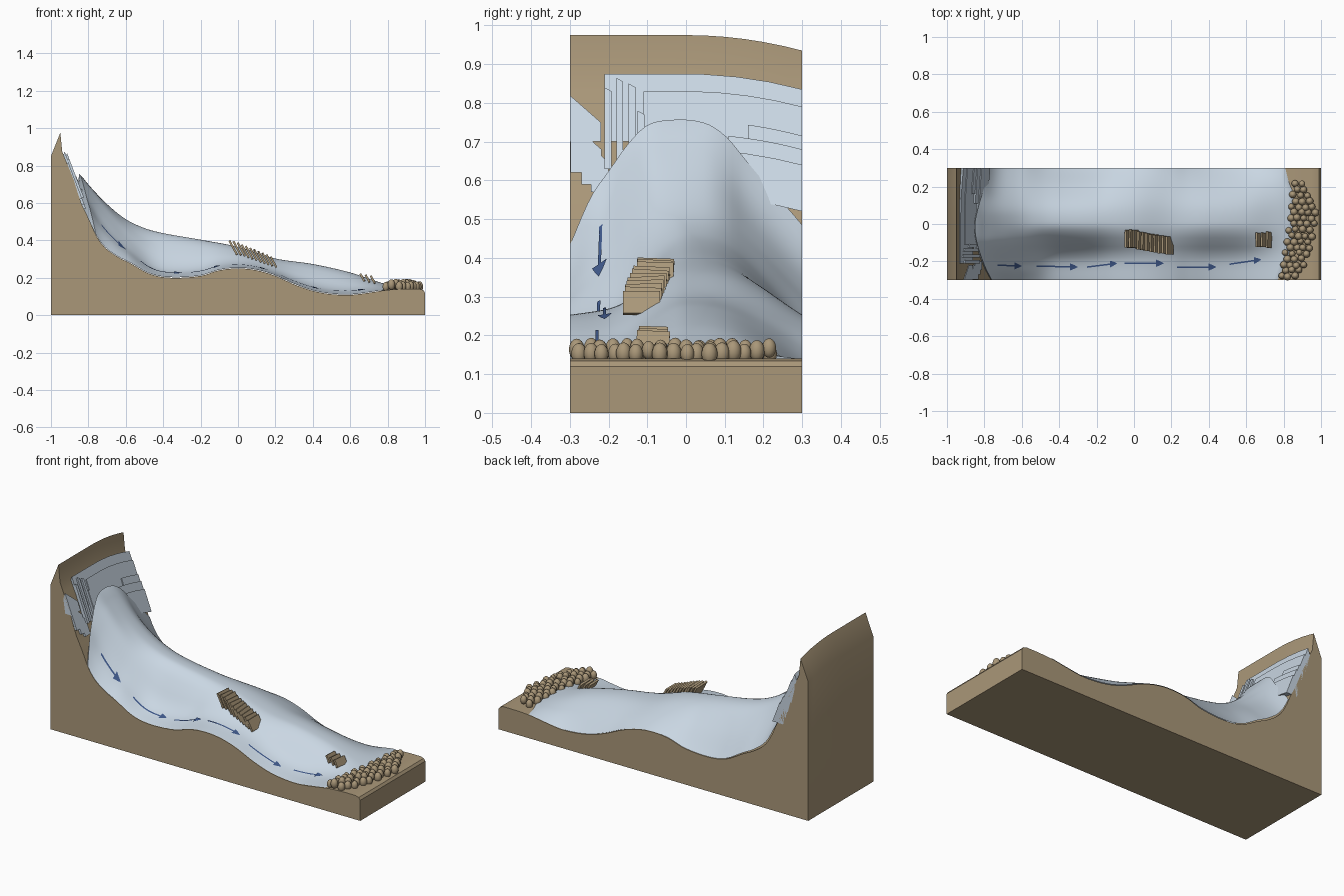
import bpy, bmesh, math, random
from mathutils import Matrix, Vector

random.seed(4)
cube = bpy.data.objects.get("Cube")
if cube:
    bpy.data.objects.remove(cube)


def material(name, rgb):
    m = bpy.data.materials.new(name)
    m.use_nodes = True
    m.diffuse_color = (*rgb, 1)
    m.node_tree.nodes["Principled BSDF"].inputs["Base Color"].default_value = (*rgb, 1)
    return m


ROCK = material("tan rock", (0.40, 0.31, 0.19))
ICE = material("pale ice", (0.59, 0.68, 0.77))
BLUE = material("dark blue", (0.05, 0.10, 0.26))


def finish(name, bm, mat, smooth=None, recalc=True):
    if recalc:
        bmesh.ops.recalc_face_normals(bm, faces=bm.faces)
    me = bpy.data.meshes.new(name)
    bm.to_mesh(me)
    bm.free()
    me.materials.append(mat)
    ob = bpy.data.objects.new(name, me)
    bpy.context.collection.objects.link(ob)
    if smooth:
        bpy.ops.object.select_all(action='DESELECT')
        ob.select_set(True)
        bpy.context.view_layer.objects.active = ob
        bpy.ops.object.shade_smooth_by_angle(angle=math.radians(smooth))
    return ob


def curve(pts):
    """Smooth height function through a few points."""
    n = len(pts)

    def slope(i):
        a, b = pts[max(i - 1, 0)], pts[min(i + 1, n - 1)]
        return (b[1] - a[1]) / (b[0] - a[0])

    def f(x):
        x = min(max(x, pts[0][0]), pts[-1][0])
        i = max(k for k in range(n - 1) if pts[k][0] <= x)
        (xa, za), (xb, zb) = pts[i], pts[i + 1]
        d = xb - xa
        t = (x - xa) / d
        return ((2*t**3 - 3*t*t + 1) * za + (t**3 - 2*t*t + t) * d * slope(i)
                + (3*t*t - 2*t**3) * zb + (t**3 - t*t) * d * slope(i + 1))
    return f


def loft(bm, sections):
    """Closed solid through matching loops of points."""
    rings = [[bm.verts.new(p) for p in s] for s in sections]
    n = len(rings[0])
    for a, b in zip(rings, rings[1:]):
        for k in range(n):
            bm.faces.new((a[k], a[(k + 1) % n], b[(k + 1) % n], b[k]))
    bm.faces.new(rings[0])
    bm.faces.new(rings[-1])


# Height curves: valley bed, ice crest, ice cross-sections, ice ends
bed = curve([(-.94, .875), (-.87, .70), (-.845, .615), (-.8, .52), (-.755, .42),
             (-.71, .36), (-.64, .31), (-.58, .28), (-.47, .22), (-.36, .20),
             (-.2, .21), (-.1, .24), (0, .25), (.1, .24), (.2, .21), (.3, .165),
             (.4, .13), (.5, .112), (.6, .108), (.7, .12), (.8, .135), (.9, .14), (.97, .14)])
crest = curve([(-.86, .76), (-.84, .745), (-.8, .695), (-.7, .59), (-.6, .51), (-.5, .462),
               (-.4, .435), (-.2, .40), (0, .362), (.2, .30), (.4, .27), (.6, .225),
               (.75, .175), (.87, .14)])
upper = curve([(-.3, 0), (-.25, .3), (-.2, .5), (-.15, .76), (-.1, .96), (-.05, 1),
               (.05, .98), (.1, .87), (.15, .64), (.2, .43), (.3, .04)])
lower = curve([(-.3, 0), (-.2, .14), (-.15, .32), (-.1, .62), (-.05, .88), (0, 1),
               (.1, .92), (.2, .55), (.3, 0)])
head_x = curve([(-.3, -.76), (-.22, -.80), (-.1, -.84), (0, -.85), (.1, -.83),
                (.2, -.80), (.3, -.78)])
toe_x = curve([(-.3, .78), (-.1, .85), (.15, .86), (.22, .83), (.3, .82)])


def ice_z(x, y):
    w = min(max((x + .8) / .4, 0), 1)
    w = w * w * (3 - 2 * w)
    h = max(crest(x) - bed(x), 0)
    return bed(x) + h * (upper(y) * (1 - w) + lower(y) * w) + .003


def drop(y):
    return .04 * max(y / .3, 0) ** 2


# Rock base with the tall headwall
bm = bmesh.new()
xs = [-.94 + 1.91 * i / 90 for i in range(91)]
outline = [(-1, 0), (1, 0), (1, .12), (.99, .134)] + [(x, bed(x)) for x in reversed(xs)]
outline += [(-.95, .975), (-1, .85)]
loft(bm, [[(x, y, z - drop(y) * min(max((z - .6) / .25, 0), 1)) for x, z in outline]
          for y in [-.3 + .05 * j for j in range(13)]])
finish("rock_base", bm, ROCK, 25)

# Glacier tongue with a steep broken upper edge
bm = bmesh.new()
NX, NY = 90, 40
grid = []
for i in range(-1, NX + 1):
    row = []
    for j in range(NY + 1):
        y = -.3 + .6 * j / NY
        t = max(i, 0) / NX
        x = head_x(y) + (toe_x(y) - head_x(y)) * t
        z = ice_z(x, y)
        if i < 0:
            x -= .006
            z = bed(x) - .01
        elif i == NX:
            z -= .01
        row.append(bm.verts.new((x, y, z)))
    grid.append(row)
for a, b in zip(grid, grid[1:]):
    for j in range(NY):
        bm.faces.new((a[j], b[j], b[j + 1], a[j + 1]))
finish("glacier_tongue", bm, ICE, 40, recalc=False)


# Stepped ice blades on the headwall
def wall_x(z):
    return -.945 + (.88 - z) * .38


def blade(bm, y0, y1, top0, top1, low, out):
    rings = []
    for k in range(7):
        t = k / 6
        y = y0 + (y1 - y0) * t
        z = top0 + (top1 - top0) * t - drop(y)
        b = low - drop(y)
        rings.append([(wall_x(z) + out, y, z), (wall_x(b) + out, y, b),
                      (wall_x(b) - .03, y, b), (wall_x(z - .035) - .01, y, z - .035)])
    loft(bm, rings)


bm = bmesh.new()
for k, (y0, top, low) in enumerate([(-.21, .875, .70), (-.11, .83, .64), (.16, .755, .62),
                                    (.11, .72, .60), (-.13, .68, .56)]):
    blade(bm, y0, .3, top, top, low, .016 + .006 * k)
finish("headwall_ice_steps", bm, ICE)

# Ice pillars and ragged shards beside the steps
bm = bmesh.new()
for y, top in ((-.21, .84), (-.18, .865), (-.148, .85), (-.125, .78)):
    blade(bm, y, y + .018, top, top - .01, .63, .026)
for y, top, low in ((-.3, .82, .76), (-.298, .75, .68), (-.27, .715, .65), (-.245, .69, .63)):
    blade(bm, y, min(y + .08, -.2), top, top - .07, low - .06, .014)
finish("headwall_ice_shards", bm, ICE)


# Leaning rock plates breaking through the ice
def plate(bm, x, y, width, height):
    m = (Matrix.Translation((x, y, ice_z(x, y) + .02)) @ Matrix.Rotation(-.5, 4, 'Y')
         @ Matrix.Rotation(random.uniform(-.08, .08), 4, 'X')
         @ Matrix.Diagonal((.011, width, height, 1)))
    bmesh.ops.create_cube(bm, size=1, matrix=m)


bm = bmesh.new()
for i in range(11):
    y = -.08 if i < 3 else -.08 - .0035 * i
    plate(bm, -.025 + .0215 * i, y, .095, .085 - .002 * i)
finish("crevasse_plates", bm, ROCK)
bm = bmesh.new()
for i in range(3):
    plate(bm, .665 + .028 * i, -.085, .075 + .01 * (i == 2), .045)
finish("toe_plates", bm, ROCK)

# Heap of rounded stones at the toe
bm = bmesh.new()
left = curve([(-.29, .785), (-.1, .82), (.05, .84), (.22, .86)])
right = curve([(-.29, .86), (-.2, .92), (-.08, .965), (.1, .965), (.22, .93)])
for r in range(17):
    y = -.28 + .031 * r
    x = left(y) + (.018 if r % 2 else 0)
    while x < right(y):
        s = random.uniform(.017, .021)
        mid = 1 - abs(2 * (x - left(y)) / (right(y) - left(y)) - 1)
        pos = (x + random.uniform(-.004, .004), y + random.uniform(-.005, .005),
               .148 + .02 * mid * random.random() + .004)
        bmesh.ops.create_uvsphere(bm, u_segments=14, v_segments=9, radius=s,
                                  matrix=Matrix.Translation(pos) @ Matrix.Diagonal((1, 1, 1.4, 1)))
        x += .036
finish("toe_stones", bm, ROCK, 60)


# Flow arrows lying on the ice
def arrow(bm, a, b):
    a, b = Vector(a), Vector(b)
    n = 12
    neck = 1 - .035 / (b - a).length
    stops = [(neck * k / n, .004) for k in range(n + 1)]
    stops += [(neck - .03, .019), (neck + (1 - neck) * .5, .0095), (1, .0005)]
    rows = []
    for t, w in stops:
        p = a.lerp(b, t)
        rows.append([bm.verts.new((p.x, p.y + s * w, ice_z(p.x, p.y + s * w) + .005))
                     for s in (-1, 0, 1)])
    for k, (p, q) in enumerate(zip(rows, rows[1:])):
        if k != n:
            for s in (0, 1):
                bm.faces.new((p[s], q[s], q[s + 1], p[s + 1]))


bm = bmesh.new()
for a, b in (((-.73, -.22), (-.60, -.225)), ((-.52, -.225), (-.30, -.23)),
             ((-.25, -.23), (-.09, -.21)), ((-.05, -.21), (.16, -.21)),
             ((.23, -.23), (.44, -.23)), ((.51, -.215), (.68, -.19))):
    arrow(bm, a, b)
finish("flow_arrows", bm, BLUE, recalc=False)
